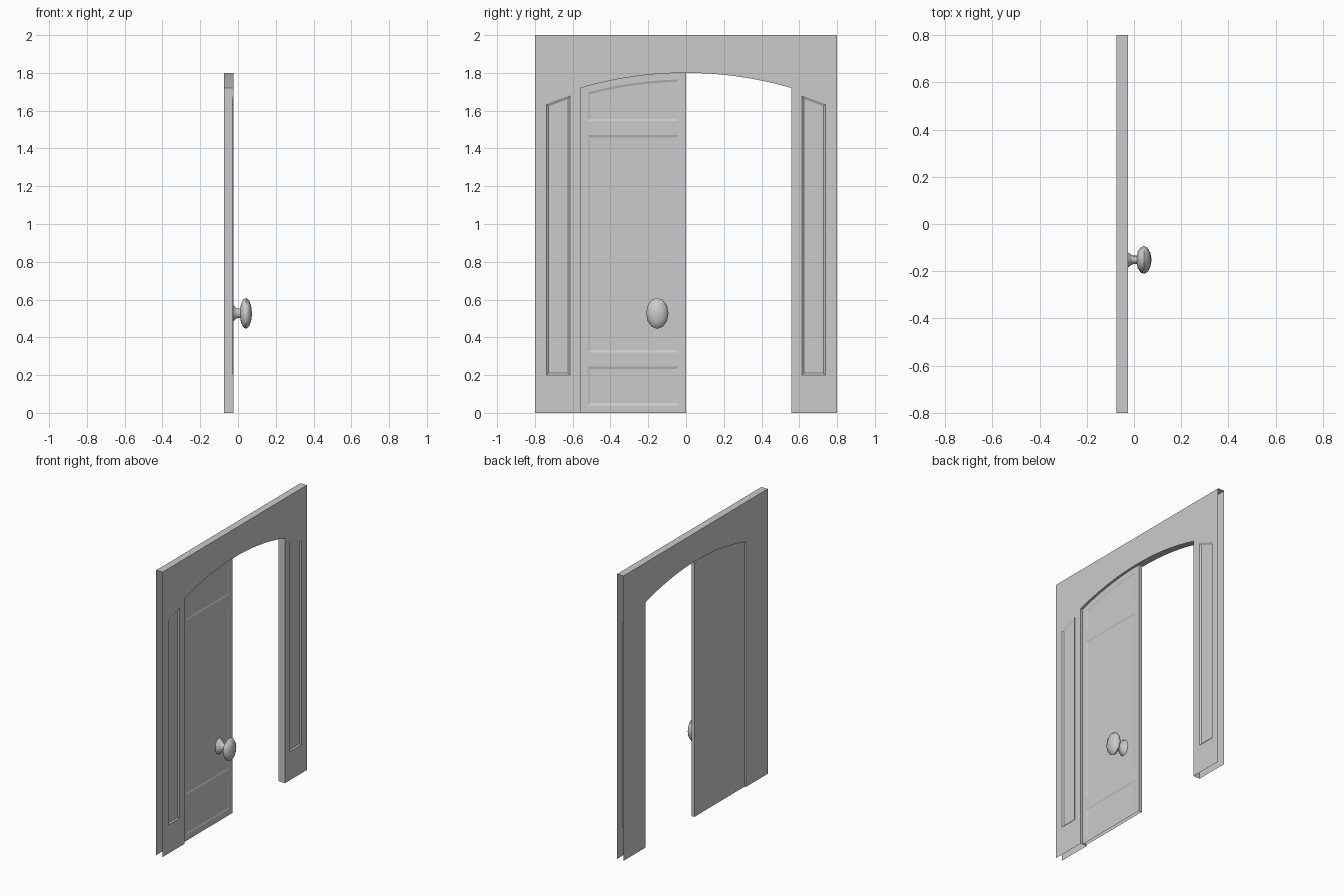
import bpy, bmesh, math

if "Cube" in bpy.data.objects:
    bpy.data.objects.remove(bpy.data.objects["Cube"])

XF, XB = -0.025, -0.075      # frame front and back
DF, DB = -0.042, -0.065      # door leaf front and back
W, H, JAMB = 0.8, 2.0, 0.558
RISE, SPRING = 0.08, 1.72
RAD = (JAMB**2 + RISE**2) / (2 * RISE)


def arch(y):
    return SPRING + RISE - RAD + math.sqrt(RAD**2 - y * y)


def steps(a, b, n):
    return [a + (b - a) * i / n for i in range(n + 1)]


def finish(bm, name, smooth=None):
    bmesh.ops.remove_doubles(bm, verts=bm.verts, dist=0.0002)
    me = bpy.data.meshes.new(name)
    bm.to_mesh(me)
    bm.free()
    ob = bpy.data.objects.new(name, me)
    bpy.context.collection.objects.link(ob)
    if smooth:
        bpy.context.view_layer.objects.active = ob
        ob.select_set(True)
        bpy.ops.object.shade_smooth_by_angle(angle=math.radians(smooth))
        ob.select_set(False)
    return ob


def poly(bm, pts):
    return bm.faces.new([bm.verts.new(p) for p in pts])


def loop(x, y0, y1, z0, top, n):
    """Closed outline: flat bottom, top edge follows top(y)."""
    return [(x, y0, z0), (x, y1, z0)] + [(x, y, top(y)) for y in steps(y1, y0, n)]


def panelled(bm, loops):
    """Rings between successive outlines, last one filled."""
    for a, b in zip(loops, loops[1:]):
        for i in range(len(a)):
            j = (i + 1) % len(a)
            poly(bm, (a[i], a[j], b[j], b[i]))
    poly(bm, loops[-1])


# Arched frame: open at the ends and the bottom
bm = bmesh.new()
ys = steps(-JAMB, JAMB, 16)
for a, b in zip(ys, ys[1:]):
    poly(bm, [(XF, a, arch(a)), (XF, b, arch(b)), (XF, b, H), (XF, a, H)])
    poly(bm, [(XB, b, arch(b)), (XB, a, arch(a)), (XB, a, H), (XB, b, H)])
    poly(bm, [(XB, a, arch(a)), (XB, b, arch(b)), (XF, b, arch(b)), (XF, a, arch(a))])
poly(bm, [(XF, -W, H), (XF, W, H), (XB, W, H), (XB, -W, H)])
for s in (-1, 1):
    # jamb face with slant-topped recessed panel, inner reveal, plain back
    def slant(y):
        return 1.635 + (0.738 - abs(y)) * 0.37
    outer = loop(XF, s * W, s * JAMB, 0, lambda y: H, 1)
    rim = loop(XF, s * 0.738, s * 0.614, 0.2, slant, 1)
    inner = loop(XF - 0.008, s * 0.728, s * 0.624, 0.21, lambda y: slant(y) - 0.015, 1)
    panelled(bm, [outer, rim, inner])
    poly(bm, loop(XB, s * W, s * JAMB, 0, lambda y: H, 1))
    y = s * JAMB
    poly(bm, [(XF, y, 0), (XB, y, 0), (XB, y, SPRING), (XF, y, SPRING)])
finish(bm, "arched_frame")

# Door leaf with three shallow panels
bm = bmesh.new()
bands = [(0, lambda y: 0.28, 0.04, lambda y: 0.245),
         (0.28, lambda y: 1.5, 0.32, lambda y: 1.47),
         (1.5, arch, 1.545, lambda y: arch(y) - 0.035)]
for z0, t0, z1, t1 in bands:
    panelled(bm, [loop(DF, -JAMB, 0, z0, t0, 8),
                  loop(DF, -0.52, -0.04, z1, t1, 8),
                  loop(DF - 0.004, -0.508, -0.052, z1 + 0.012,
                       lambda y: t1(y) - 0.012, 8)])
poly(bm, loop(DB, 0, -JAMB, 0, arch, 8))
top = SPRING + RISE
poly(bm, [(DF, 0, 0), (DB, 0, 0), (DB, 0, top), (DF, 0, top)])
finish(bm, "door_leaf")

# Oval knob with flared rosette, lathed around x
profile = [(DF, 0.057), (-0.028, 0.048), (-0.015, 0.033), (-0.004, 0.025),
           (0.012, 0.025), (0.016, 0.05), (0.029, 0.075), (0.043, 0.082),
           (0.058, 0.07), (0.069, 0.042), (0.075, 0.0)]
bm = bmesh.new()
N = 12
for (xa, ra), (xb, rb) in zip(profile, profile[1:]):
    for i in range(N):
        p = []
        for x, r, k in ((xa, ra, i), (xa, ra, i + 1), (xb, rb, i + 1), (xb, rb, i)):
            t = 2 * math.pi * k / N
            p.append((x, -0.152 + 0.72 * r * math.cos(t), 0.527 + r * math.sin(t)))
        poly(bm, p[:3] if rb == 0 else p)
finish(bm, "door_knob", 50)
